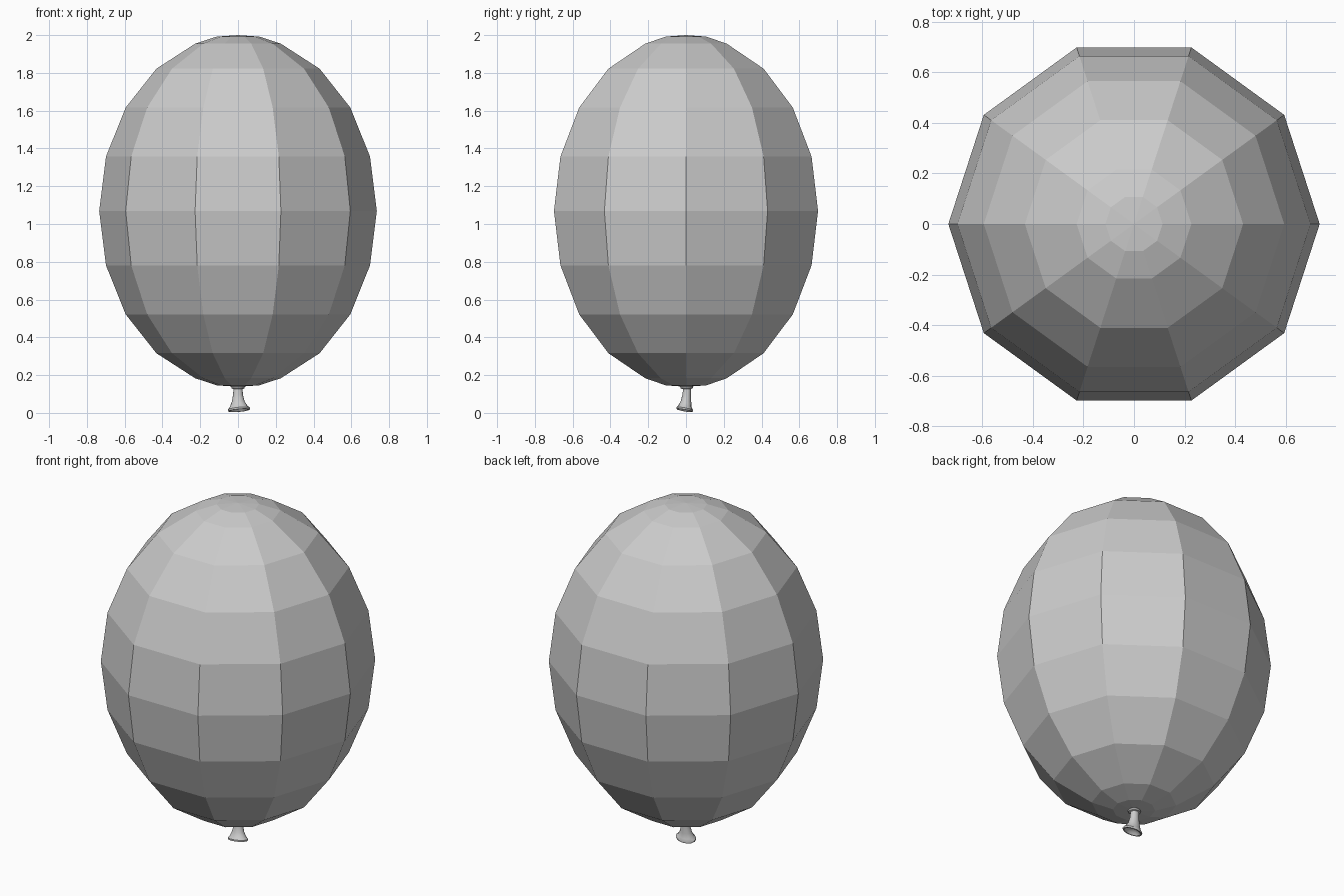
import bpy, bmesh, math
from mathutils import Vector, Matrix

if "Cube" in bpy.data.objects:
    bpy.data.objects.remove(bpy.data.objects["Cube"])


def loft(name, rings, n, smooth=False):
    """Skin rings of (centre, radius x, radius y, tilt x, tilt y); radius 0 makes a pole."""
    bm = bmesh.new()
    loops = []
    for c, rx, ry, tx, ty in rings:
        if rx == 0:
            loops.append([bm.verts.new(c)])
            continue
        rot = Matrix.Rotation(tx, 3, 'X') @ Matrix.Rotation(ty, 3, 'Y')
        loops.append([bm.verts.new(Vector(c) + rot @ Vector(
            (rx * math.cos(i * math.tau / n), ry * math.sin(i * math.tau / n), 0)))
            for i in range(n)])
    for a, b in zip(loops, loops[1:]):
        for i in range(n):
            j = (i + 1) % n
            quad = [a[i % len(a)], a[j % len(a)], b[j % len(b)], b[i % len(b)]]
            bm.faces.new(list(dict.fromkeys(quad)))
    bmesh.ops.recalc_face_normals(bm, faces=bm.faces)
    me = bpy.data.meshes.new(name)
    bm.to_mesh(me)
    bm.free()
    ob = bpy.data.objects.new(name, me)
    bpy.context.collection.objects.link(ob)
    if smooth:
        bpy.context.view_layer.objects.active = ob
        ob.select_set(True)
        bpy.ops.object.shade_smooth_by_angle(angle=math.radians(40))
        ob.select_set(False)
    return ob


# Ten-sided faceted envelope, with an extra ring near each pole
R, H, MID = 0.735, 0.931, 1.069
rings = [((0, 0, MID - H), 0, 0, 0, 0), ((0, 0, 0.146), 0.113, 0.113, 0, 0)]
for k in range(-4, 5):
    a = math.radians(18 * k)
    r = R * math.cos(a)
    rings.append(((0, 0, MID + H * math.sin(a)), r, r, 0, 0))
rings += [((0, 0, 1.992), 0.113, 0.113, 0, 0), ((0, 0, MID + H), 0, 0, 0, 0)]
loft("balloon_envelope", rings, 10)

# Tied collar under the envelope
loft("knot_collar", [
    ((0, 0.003, 0.148), 0, 0, 0, 0),
    ((0, 0.003, 0.148), 0.030, 0.028, 0, 0),
    ((0, 0.003, 0.138), 0.036, 0.034, 0, 0),
    ((0, 0.003, 0.130), 0.034, 0.032, 0, 0),
    ((0, 0.003, 0.126), 0.024, 0.022, 0, 0),
    ((0, 0.003, 0.126), 0, 0, 0, 0)], 12, True)

# Flared, tilted mouth with a rolled lip and a hollow underside
tx, ty = -0.18, -0.09
loft("mouth_flare", [
    ((0, 0.006, 0.130), 0, 0, 0, 0),
    ((0, 0.006, 0.130), 0.024, 0.021, 0, 0),
    ((0, 0.004, 0.095), 0.026, 0.023, tx * .3, 0),
    ((0.001, 0.000, 0.060), 0.034, 0.028, tx * .6, ty * .5),
    ((0.003, -0.005, 0.034), 0.047, 0.036, tx, ty),
    ((0.005, -0.007, 0.022), 0.059, 0.045, tx, ty),
    ((0.005, -0.008, 0.013), 0.058, 0.044, tx, ty),
    ((0.005, -0.008, 0.013), 0.050, 0.037, tx, ty),
    ((0.004, -0.007, 0.026), 0.038, 0.028, tx, ty),
    ((0.003, -0.004, 0.040), 0, 0, 0, 0)], 12, True)
